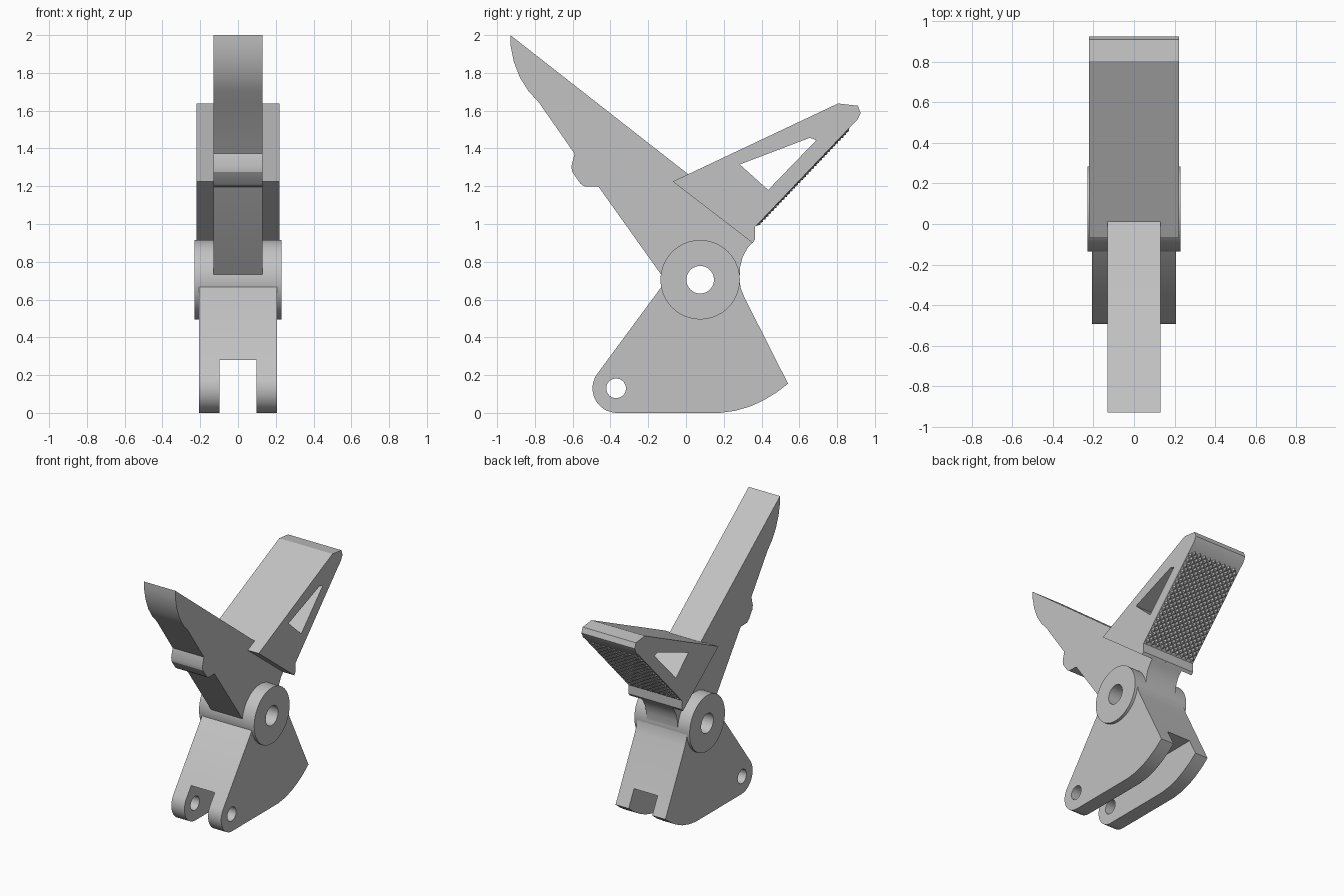
import bpy, bmesh, math
from mathutils import Vector

if "Cube" in bpy.data.objects:
    bpy.data.objects.remove(bpy.data.objects["Cube"])

grey = bpy.data.materials.new("grey")
grey.diffuse_color = (0.54, 0.54, 0.54, 1)
grey.use_nodes = True
grey.node_tree.nodes["Principled BSDF"].inputs["Base Color"].default_value = grey.diffuse_color


def arc(cy, cz, r, a0, a1, n):
    """Points of a circular arc in the y-z plane, angles in degrees."""
    angles = [math.radians(a0 + (a1 - a0) * i / n) for i in range(n + 1)]
    return [(cy + r * math.cos(a), cz + r * math.sin(a)) for a in angles]


def circle(cy, cz, r, n=48):
    return arc(cy, cz, r, 0, 360, n)[:-1]


def finish(name, bm):
    bmesh.ops.recalc_face_normals(bm, faces=bm.faces[:])
    mesh = bpy.data.meshes.new(name)
    bm.to_mesh(mesh)
    bm.free()
    obj = bpy.data.objects.new(name, mesh)
    bpy.context.collection.objects.link(obj)
    mesh.materials.append(grey)
    return obj


def plate(name, outline, half):
    """Side outline (y, z) extruded across x from -half to half."""
    bm = bmesh.new()
    face = bm.faces.new([bm.verts.new((-half, y, z)) for y, z in outline])
    new = bmesh.ops.extrude_face_region(bm, geom=[face])["geom"]
    bmesh.ops.translate(bm, vec=(2 * half, 0, 0),
                        verts=[v for v in new if isinstance(v, bmesh.types.BMVert)])
    return finish(name, bm)


def cut(obj, outline, half=0.5):
    cutter = plate("cutter", outline, half)
    cutter.hide_render = True
    mod = obj.modifiers.new("cut", 'BOOLEAN')
    mod.operation, mod.solver, mod.object = 'DIFFERENCE', 'EXACT', cutter
    bpy.context.view_layer.objects.active = obj
    bpy.ops.object.modifier_apply(modifier=mod.name)
    bpy.data.objects.remove(cutter)


PIVOT = (0.075, 0.705)
pivot_hole = circle(*PIVOT, 0.073)

# Base: rounded front lug, curved heel, forked by a slot along the bottom
base = plate("base", arc(-0.365, 0.13, 0.13, 270, 143, 16)
             + [(-0.13, 0.667), (0.0, 0.75), (0.2, 0.75), (0.283, 0.70),
                (0.29, 0.66), (0.31, 0.61), (0.54, 0.155)]
             + [(0.48, 0.108), (0.41, 0.066), (0.34, 0.034), (0.26, 0.011), (0.18, 0.0)], 0.207)
cut(base, pivot_hole)
cut(base, circle(-0.37, 0.13, 0.052, 32))
cut(base, [(-0.7, -0.1), (0.8, -0.1), (0.8, 0.28), (-0.7, 0.28)], 0.098)

# Pivot hub
hub = plate("pivot_hub", circle(*PIVOT, 0.21, 64), 0.229)
cut(hub, pivot_hole)

# Long arm with a curved tip, a catch on its front and a waisted neck behind
arm = plate("long_arm", [(-0.13, 0.73), (-0.463, 1.197), (-0.54, 1.2), (-0.56, 1.215),
                         (-0.602, 1.275), (-0.607, 1.305), (-0.59, 1.372),
                         (-0.78, 1.645), (-0.835, 1.705), (-0.88, 1.777),
                         (-0.912, 1.86), (-0.928, 1.94), (-0.93, 2.0),
                         (0.02, 1.257), (0.2, 1.08), (0.36, 0.91), (0.325, 0.872),
                         (0.3, 0.825), (0.287, 0.775), (0.284, 0.72),
                         (0.2, 0.64), (-0.04, 0.64)], 0.13)
cut(arm, pivot_hole)

# Thumb pad with a triangular window
pad = plate("thumb_pad", [(-0.07, 1.225), (0.805, 1.638), (0.91, 1.626), (0.925, 1.587),
                          (0.905, 1.548), (0.868, 1.512), (0.366, 0.985),
                          (0.366, 0.918), (0.352, 0.9)], 0.221)
cut(pad, [(0.285, 1.315), (0.655, 1.456), (0.69, 1.444), (0.435, 1.18)])

# Grip: staggered rows of small pyramids on the sloping back of the pad
start, end = Vector((0, 0.37, 0.989)), Vector((0, 0.866, 1.51))
along = (end - start).normalized()
out = Vector((0, along.z, -along.y))
rows, cols = 34, 10
dx, ds = 0.44 / cols, (end - start).length / (rows + 1)
bm = bmesh.new()
for r in range(rows):
    for c in range(cols - r % 2):
        x = -0.22 + dx * (c + 0.5 + 0.5 * (r % 2))
        mid = start + along * ds * (r + 1) + Vector((x, 0, 0))
        side = Vector((dx / 2, 0, 0))
        ring = [bm.verts.new(mid + o - out * 0.001)
                for o in (side, along * ds, -side, -along * ds)]
        tip = bm.verts.new(mid + out * 0.012)
        bm.faces.new(ring)
        for i in range(4):
            bm.faces.new((ring[i], ring[(i + 1) % 4], tip))
finish("grip_pattern", bm)

# Smooth the round surfaces, keep corners sharp
bpy.ops.object.select_all(action='DESELECT')
for obj in (base, hub, arm, pad):
    obj.select_set(True)
bpy.context.view_layer.objects.active = base
bpy.ops.object.shade_smooth_by_angle(angle=math.radians(25))
